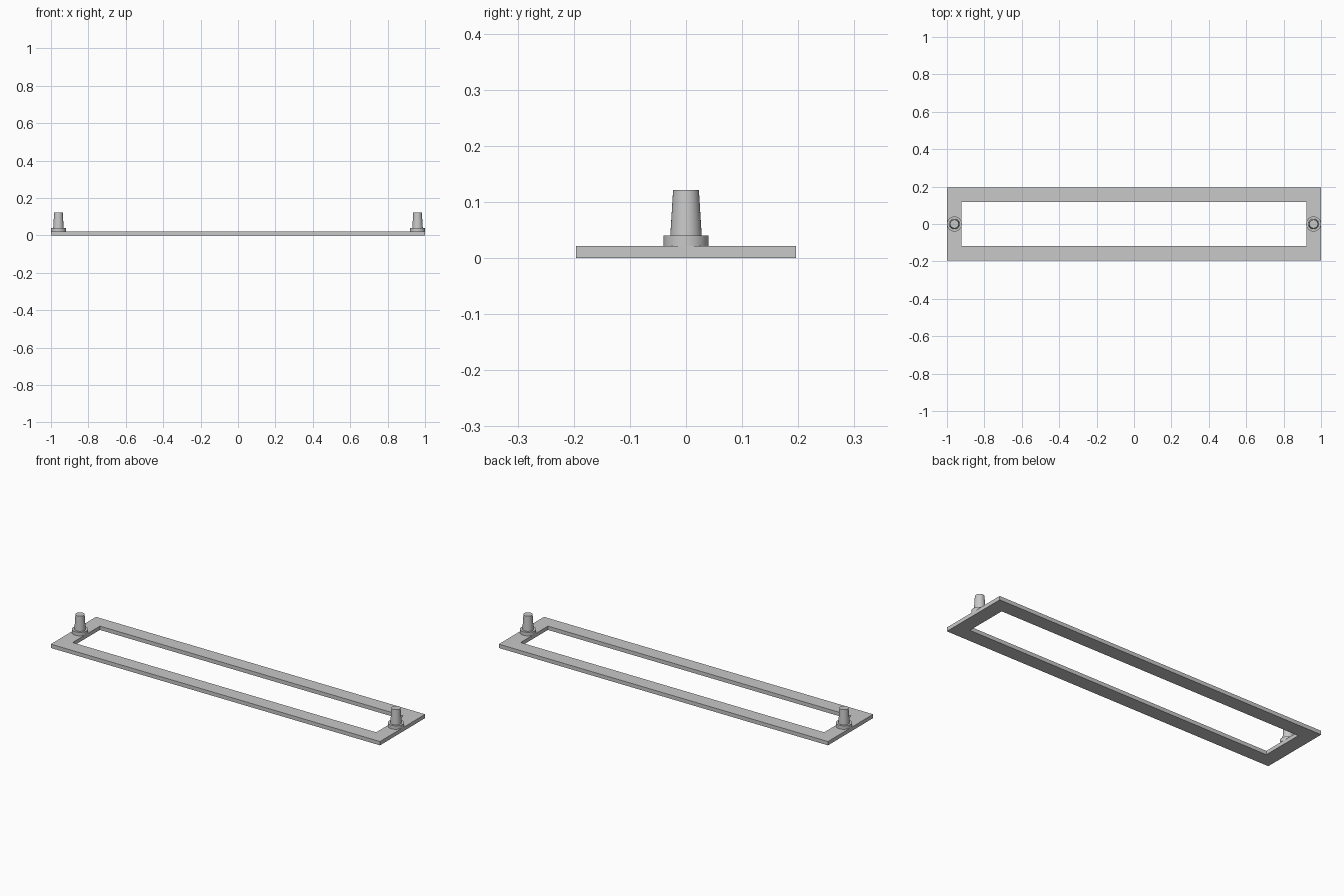
import bpy
import bmesh

cube = bpy.data.objects.get("Cube")
if cube:
    bpy.data.objects.remove(cube, do_unlink=True)

grey = bpy.data.materials.new("plain grey")
grey.use_nodes = True
colour = (0.58, 0.58, 0.58, 1)
grey.diffuse_color = colour
grey.node_tree.nodes["Principled BSDF"].inputs["Base Color"].default_value = colour

HALF_X, HALF_Y, RIM, THICK = 1.0, 0.196, 0.078, 0.021
COLLAR_TOP, PEG_TOP = 0.04, 0.121


def finish(bm, name):
    bmesh.ops.recalc_face_normals(bm, faces=bm.faces)
    mesh = bpy.data.meshes.new(name)
    bm.to_mesh(mesh)
    bm.free()
    mesh.materials.append(grey)
    obj = bpy.data.objects.new(name, mesh)
    bpy.context.collection.objects.link(obj)
    return obj


# Flat rectangular frame: a ring of four mitred quads, extruded upwards
bm = bmesh.new()
corners = [(-1, -1), (1, -1), (1, 1), (-1, 1)]
outer, inner = [
    [bm.verts.new((x * (HALF_X - inset), y * (HALF_Y - inset), 0)) for x, y in corners]
    for inset in (0, RIM)
]
for i in range(4):
    j = (i + 1) % 4
    bm.faces.new((outer[i], outer[j], inner[j], inner[i]))
ring = bmesh.ops.extrude_face_region(bm, geom=bm.faces[:], use_keep_orig=True)
for item in ring["geom"]:
    if isinstance(item, bmesh.types.BMVert):
        item.co.z = THICK
# Merge the mitred quads into clean flat surfaces
bmesh.ops.recalc_face_normals(bm, faces=bm.faces)
finish(bm, "frame")


def round_part(name, x, r_low, r_high, z_low, z_high):
    bm = bmesh.new()
    bmesh.ops.create_cone(bm, cap_ends=True, segments=48, radius1=r_low,
                          radius2=r_high, depth=z_high - z_low)
    obj = finish(bm, name)
    obj.location = (x, 0, (z_low + z_high) / 2)
    bpy.ops.object.select_all(action="DESELECT")
    obj.select_set(True)
    bpy.context.view_layer.objects.active = obj
    bpy.ops.object.shade_smooth_by_angle()


# Tapered peg on a round collar at each end
for side, sign in (("left", 1), ("right", -1)):
    x = sign * (HALF_X - 0.04)
    round_part(side + "_collar", x, 0.04, 0.04, THICK, COLLAR_TOP)
    round_part(side + "_peg", x, 0.028, 0.023, COLLAR_TOP, PEG_TOP)
